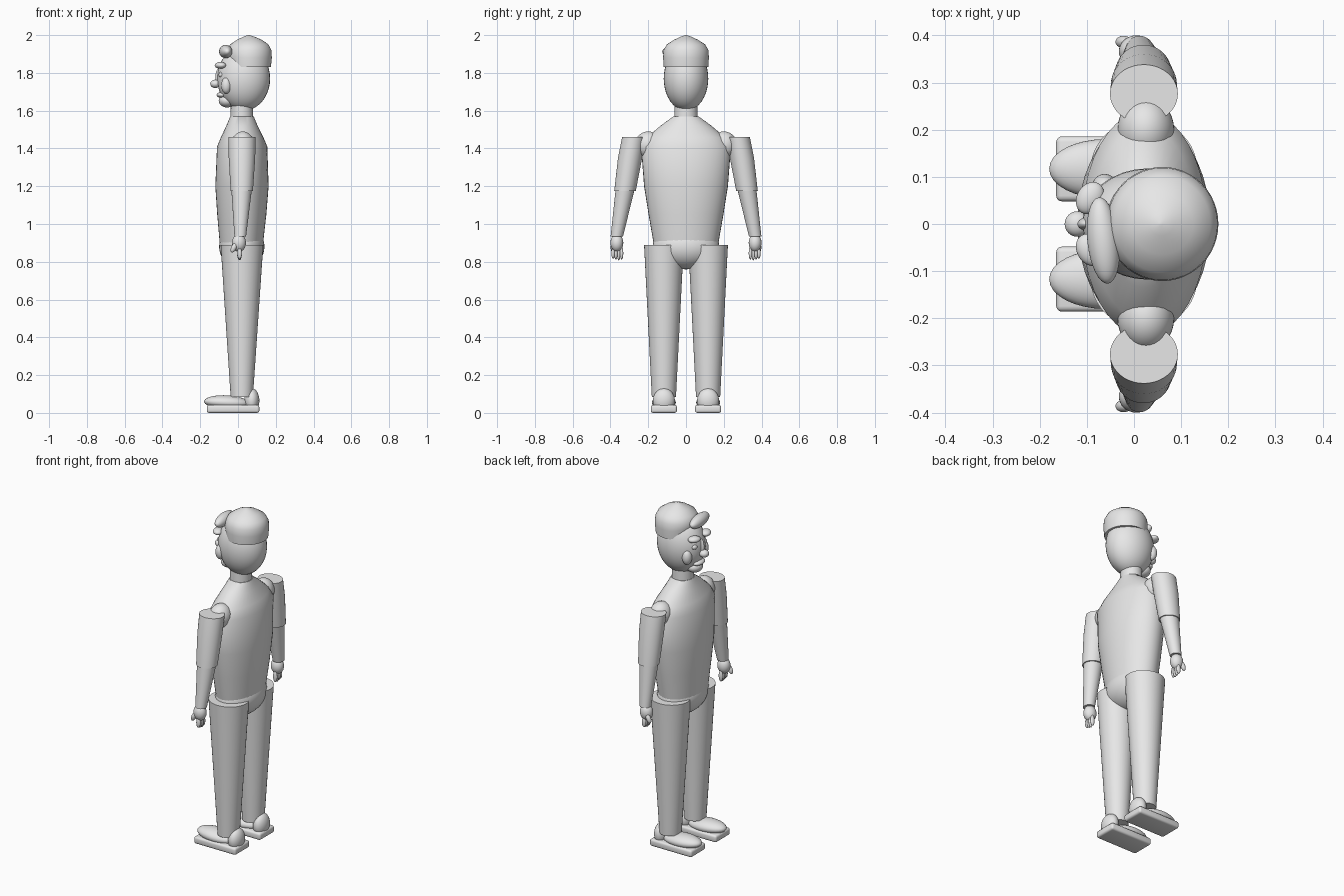
import bpy, bmesh, math
from mathutils import Matrix, Vector

cube = bpy.data.objects.get("Cube")
if cube:
    bpy.data.objects.remove(cube, do_unlink=True)

grey = bpy.data.materials.new("plain grey")
grey.use_nodes = True
COLOUR = (0.8, 0.8, 0.8, 1)
grey.diffuse_color = COLOUR
grey.node_tree.nodes["Principled BSDF"].inputs["Base Color"].default_value = COLOUR


def finish(name, bm, angle=40):
    bmesh.ops.recalc_face_normals(bm, faces=bm.faces)
    mesh = bpy.data.meshes.new(name)
    bm.to_mesh(mesh)
    bm.free()
    mesh.materials.append(grey)
    obj = bpy.data.objects.new(name, mesh)
    bpy.context.collection.objects.link(obj)
    bpy.ops.object.select_all(action='DESELECT')
    bpy.context.view_layer.objects.active = obj
    obj.select_set(True)
    bpy.ops.object.shade_smooth_by_angle(angle=math.radians(angle))
    return obj


def loft(name, sections, sides=40, angle=40):
    """Capped stack of horizontal ellipses: (z, centre x, centre y, radius x, radius y)."""
    bm = bmesh.new()
    rings = []
    for z, cx, cy, rx, ry in sections:
        turn = [2 * math.pi * i / sides for i in range(sides)]
        rings.append([bm.verts.new((cx + rx * math.cos(a), cy + ry * math.sin(a), z)) for a in turn])
    for low, high in zip(rings, rings[1:]):
        for i in range(sides):
            j = (i + 1) % sides
            bm.faces.new((low[i], low[j], high[j], high[i]))
    bm.faces.new(rings[0])
    bm.faces.new(rings[-1])
    return finish(name, bm, angle)


def ball(name, centre, radii, axis='Z', degrees=0):
    bm = bmesh.new()
    matrix = (Matrix.Translation(Vector(centre)) @ Matrix.Rotation(math.radians(degrees), 4, axis)
              @ Matrix.Diagonal((*radii, 1)))
    bmesh.ops.create_uvsphere(bm, u_segments=32, v_segments=20, radius=1, matrix=matrix)
    return finish(name, bm, 60)


# Torso, hips and neck
loft("torso", [(0.9, 0.018, 0, 0.115, 0.172), (1.05, 0.02, 0, 0.13, 0.198),
               (1.2, 0.021, 0, 0.141, 0.222), (1.41, 0.022, 0, 0.133, 0.238),
               (1.46, 0.022, 0, 0.112, 0.205), (1.52, 0.021, 0, 0.083, 0.135),
               (1.57, 0.021, 0, 0.062, 0.066)])
ball("hips", (0.02, 0, 0.88), (0.12, 0.177, 0.12))
loft("neck", [(1.54, 0.02, 0, 0.06, 0.062), (1.65, 0.02, 0, 0.058, 0.06)])

# Head and cap, with the cap rim raised over the forehead
ball("head", (0.03, 0, 1.77), (0.14, 0.118, 0.17))
cap = loft("cap", [(1.83, 0.06, 0, 0.114, 0.118), (1.88, 0.06, 0, 0.119, 0.121),
                   (1.92, 0.06, 0, 0.117, 0.119), (1.95, 0.06, 0, 0.102, 0.102),
                   (1.975, 0.06, 0, 0.066, 0.064), (1.993, 0.058, 0, 0.026, 0.025),
                   (2.0, 0.056, 0, 0.004, 0.004)], 48, 60)
for v in cap.data.vertices:
    lift = min(max((0.02 - v.co.x) / 0.075, 0), 1)
    if v.co.z < 1.9:
        v.co.z += lift * (1.9 - v.co.z) * 0.65

# Face
ball("forelock", (-0.065, -0.035, 1.913), (0.034, 0.092, 0.035), 'Z', 6)
ball("nose_bridge", (-0.1, 0, 1.775), (0.02, 0.014, 0.05))
ball("nose_tip", (-0.12, 0, 1.742), (0.027, 0.027, 0.022))
ball("lips", (-0.085, 0, 1.683), (0.028, 0.045, 0.016))
ball("chin", (-0.058, 0, 1.652), (0.044, 0.05, 0.035))

for side, s in (("left", -1), ("right", 1)):
    ball(side + "_brow", (-0.093, s * 0.055, 1.84), (0.028, 0.036, 0.018), 'Z', s * -30)
    ball(side + "_eye", (-0.085, s * 0.045, 1.79), (0.018, 0.02, 0.016))
    ball(side + "_cheek", (-0.062, s * 0.078, 1.733), (0.027, 0.028, 0.043))

    # Arm
    ball(side + "_shoulder", (0.025, s * 0.2, 1.42), (0.06, 0.07, 0.07))
    loft(side + "_upper_arm", [(1.175, 0.02, s * 0.323, 0.059, 0.057),
                               (1.35, 0.021, s * 0.296, 0.07, 0.064),
                               (1.46, 0.021, s * 0.276, 0.072, 0.062)])
    loft(side + "_forearm", [(0.935, 0.012, s * 0.366, 0.031, 0.033),
                             (1.18, 0.019, s * 0.323, 0.054, 0.05)])

    # Hand
    ball(side + "_palm", (0.005, s * 0.366, 0.9), (0.037, 0.034, 0.047))
    for i in range(4):
        y = s * (0.341 + i * 0.015)
        ball(f"{side}_finger_{i + 1}", (0.008, y, 0.845), (0.013, 0.009, 0.037 - 0.004 * abs(i - 1)))
    ball(side + "_thumb", (-0.022, s * 0.386, 0.875), (0.014, 0.013, 0.028), 'Y', 25)

    # Leg
    y = s * 0.117
    loft(side + "_leg", [(0.085, 0.02, y, 0.059, 0.064), (0.89, 0.021, y, 0.113, 0.105)])

    # Shoe
    ball(side + "_shoe_upper", (-0.06, y, 0.055), (0.12, 0.063, 0.038), 'Y', 3)
    ball(side + "_heel", (0.073, y, 0.065), (0.04, 0.058, 0.065))
    bm = bmesh.new()
    bmesh.ops.create_cube(bm, size=1, matrix=Matrix.Translation((-0.026, y, 0.021))
                          @ Matrix.Diagonal((0.278, 0.138, 0.042, 1)))
    bmesh.ops.bevel(bm, geom=bm.edges[:], offset=0.012, segments=3, affect='EDGES', profile=0.5)
    finish(side + "_sole", bm, 50)
